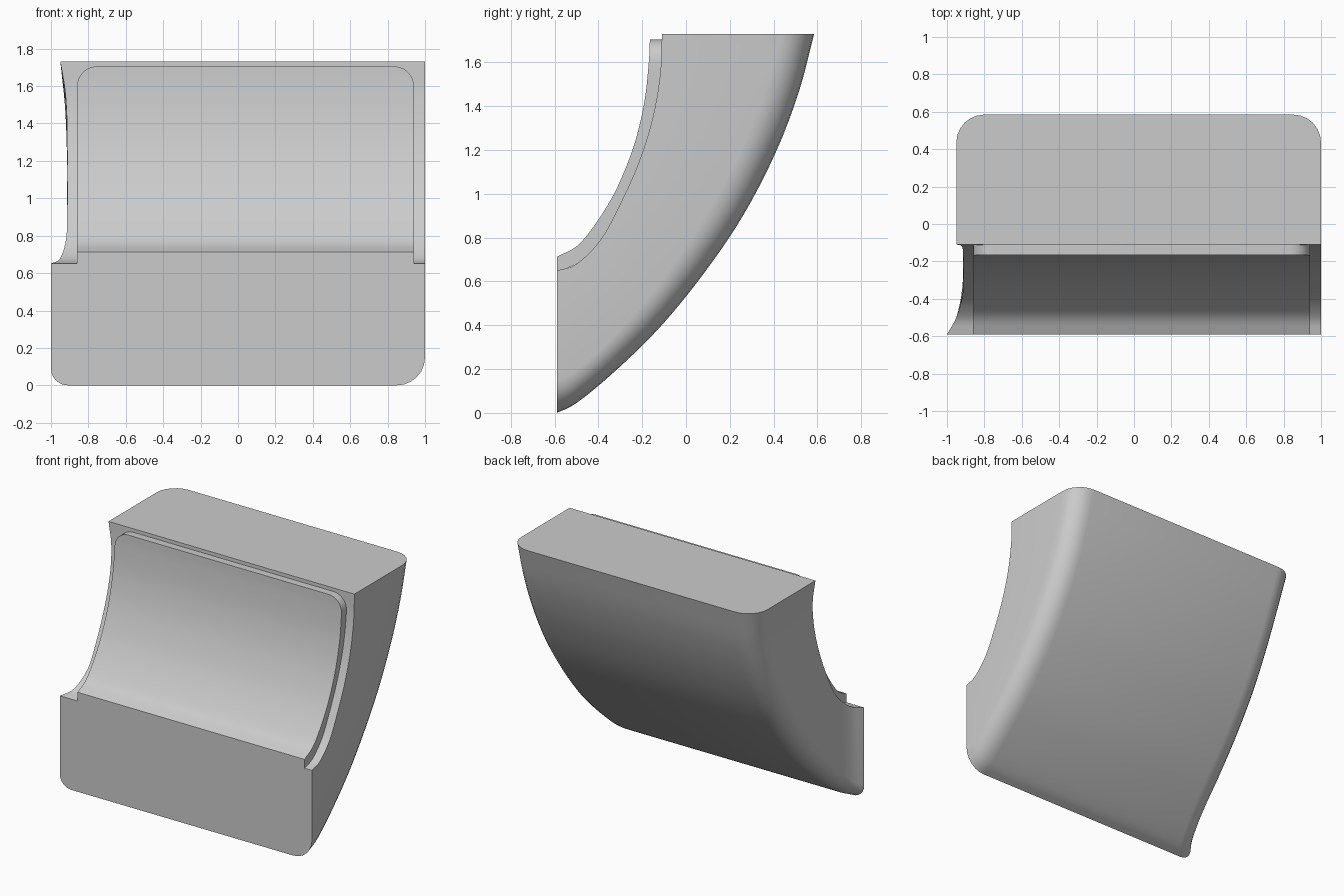
import bpy, bmesh, math
from mathutils import Vector

cube = bpy.data.objects.get("Cube")
if cube:
    bpy.data.objects.remove(cube)

grey = bpy.data.materials.new("light_grey")
grey.use_nodes = True
colour = (0.6, 0.6, 0.6, 1)
grey.diffuse_color = colour
grey.node_tree.nodes["Principled BSDF"].inputs["Base Color"].default_value = colour


def spline(points, t):
    """Catmull-Rom point at index t of a list of tuples."""
    last = len(points) - 1
    i = min(int(t), last - 1)
    u = t - i
    b, c = Vector(points[i]), Vector(points[i + 1])
    a = Vector(points[i - 1]) if i else 2 * b - c
    d = Vector(points[i + 2]) if i + 2 <= last else 2 * c - b
    return b + 0.5 * u * (c - a + u * (2 * a - 5 * b + 4 * c - d + u * (3 * (b - c) + d - a)))


def loft(name, rings):
    """Skin closed rings of points and cap both ends."""
    bm = bmesh.new()
    loops = [[bm.verts.new(p) for p in ring] for ring in rings]
    for low, high in zip(loops, loops[1:]):
        for i in range(len(low)):
            j = (i + 1) % len(low)
            bm.faces.new((low[i], low[j], high[j], high[i]))
    bm.faces.new(loops[0])
    bm.faces.new(loops[-1])
    bmesh.ops.recalc_face_normals(bm, faces=bm.faces)
    mesh = bpy.data.meshes.new(name)
    bm.to_mesh(mesh)
    bm.free()
    mesh.materials.append(grey)
    obj = bpy.data.objects.new(name, mesh)
    bpy.context.collection.objects.link(obj)
    bpy.ops.object.select_all(action='DESELECT')
    obj.select_set(True)
    bpy.context.view_layer.objects.active = obj
    bpy.ops.object.shade_smooth_by_angle(angle=math.radians(35))


# Curved body: (y, z) of inner and outer bends, and the flared right edge
inner = [(-.59, .65), (-.50, .68), (-.39, .79), (-.30, .955), (-.225, 1.12),
         (-.17, 1.28), (-.135, 1.43), (-.115, 1.58), (-.11, 1.73)]
outer = [(-.59, 0), (-.50, .045), (-.33, .185), (-.12, .39), (.08, .635),
         (.26, .90), (.41, 1.19), (.515, 1.465), (.585, 1.73)]
edge = [(x, 0) for x in (-1, -.95, -.918, -.913, -.913, -.913, -.915, -.925, -.95)]
STEPS, ARC = 4, 6
rings = []
for k in range((len(inner) - 1) * STEPS + 1):
    t = k / STEPS
    a, b = spline(inner, t), spline(outer, t)
    depth = (b - a).length
    across = (b - a) / depth
    left, right = 1.0, spline(edge, t).x
    r = 0.15
    q = 0.09 + 0.06 * min(1, t / 3)
    section = [(right, 0), (left, 0)]
    for i in range(ARC + 1):
        w = math.pi / 2 * i / ARC
        section.append((left - r + r * math.cos(w), depth - r + r * math.sin(w)))
    for i in range(ARC + 1):
        w = math.pi / 2 * i / ARC
        section.append((right + q - q * math.sin(w), depth - q + q * math.cos(w)))
    rings.append([(x, *(a + across * s)) for x, s in section])
loft("curved_body", rings)

# Raised panel on the inner bend, rounded at its upper corners
face = [(-.59, .713), (-.50, .76), (-.43, .84), (-.36, .945), (-.30, 1.06),
        (-.235, 1.23), (-.19, 1.42), (-.17, 1.60), (-.165, 1.705)]
last = len(face) - 1
stops = [k / STEPS for k in range((last - 1) * STEPS)]
stops += [last - 1 + math.sin(math.pi / 2 * i / 8) for i in range(9)]
radius = face[-1][1] - face[-2][1]
rings = []
for t in stops:
    p = spline(face, t)
    rise = min(radius, max(0, p.y - face[-2][1]))
    inset = radius - math.sqrt(radius ** 2 - rise ** 2)
    turn = math.pi / 2 * min(1, t / 5)
    base = p + 0.07 * Vector((math.sin(turn), -math.cos(turn)))
    x0, x1 = -0.86 + inset, 0.94 - inset
    rings.append([(x0, *p), (x1, *p), (x1, *base), (x0, *base)])
loft("raised_panel", rings)
